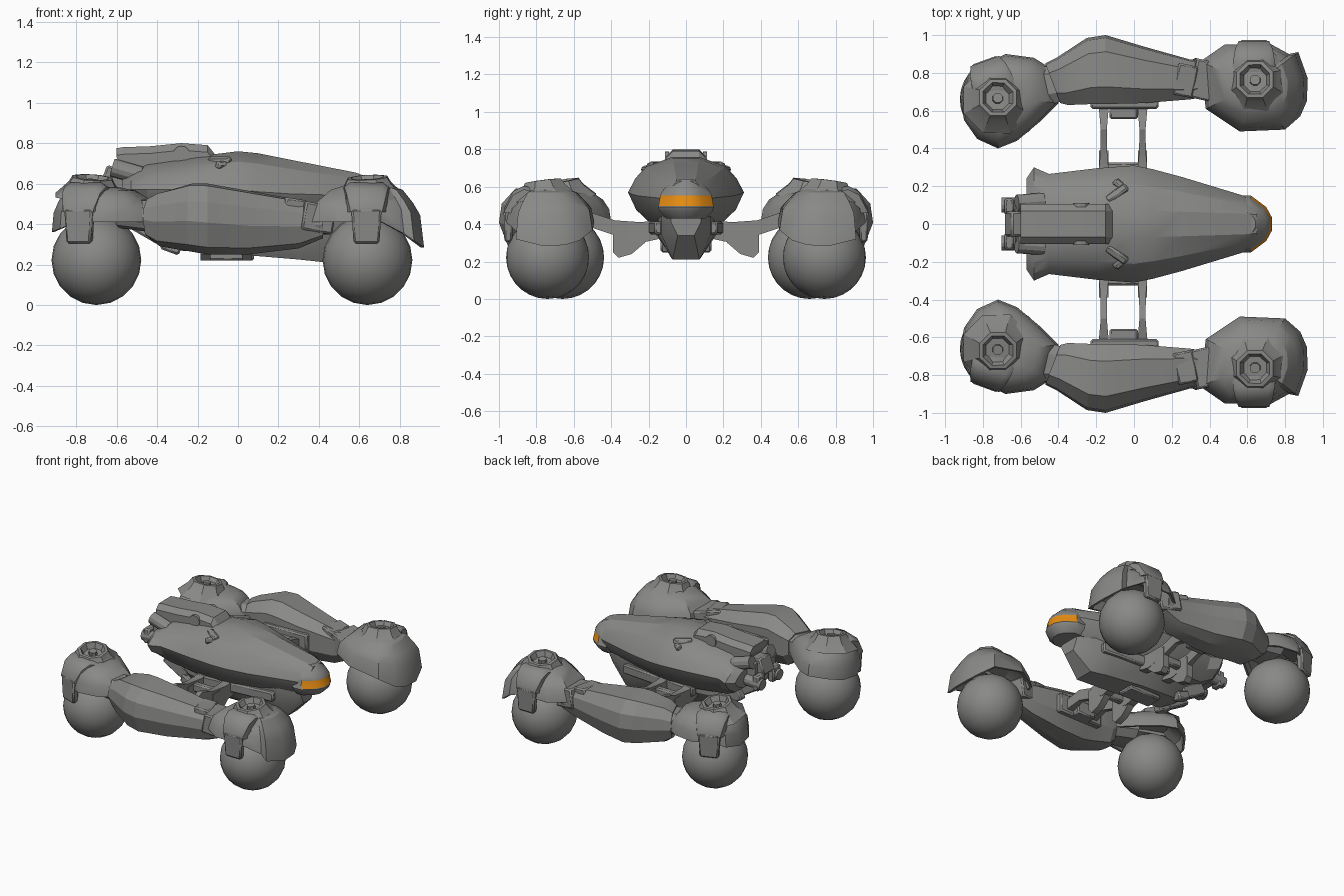
import bpy
import bmesh
from math import radians, pi
from mathutils import Vector, Matrix, Euler

cube = bpy.data.objects.get("Cube")
if cube:
    bpy.data.objects.remove(cube, do_unlink=True)


def material(name, rgb):
    mat = bpy.data.materials.new(name)
    mat.use_nodes = True
    mat.diffuse_color = (*rgb, 1)
    mat.node_tree.nodes["Principled BSDF"].inputs["Base Color"].default_value = (*rgb, 1)
    return mat


GREY = material("hull grey", (0.25, 0.25, 0.245))
AMBER = material("visor amber", (0.78, 0.26, 0.006))


def finish(name, bm, mirror=False, bevel=0, angle=28):
    """Turn a bmesh into an object, with optional mirror across y and bevel."""
    bmesh.ops.recalc_face_normals(bm, faces=bm.faces)
    mesh = bpy.data.meshes.new(name)
    bm.to_mesh(mesh)
    bm.free()
    mesh.materials.append(GREY)
    mesh.materials.append(AMBER)
    mesh.shade_smooth()
    mesh.set_sharp_from_angle(angle=radians(angle))
    obj = bpy.data.objects.new(name, mesh)
    bpy.context.collection.objects.link(obj)
    if bevel:
        mod = obj.modifiers.new("bevel", "BEVEL")
        mod.width = bevel
        mod.segments = 1
    if mirror:
        mod = obj.modifiers.new("mirror", "MIRROR")
        mod.use_axis = (False, True, False)
    return obj


def loft(name, rings, mirror=False, amber=None, angle=28):
    """Skin a row of equal rings, closed at both ends."""
    bm = bmesh.new()
    rows = [[bm.verts.new(p) for p in ring] for ring in rings]
    n = len(rows[0])
    for r, (a, b) in enumerate(zip(rows, rows[1:])):
        for i in range(n):
            j = (i + 1) % n
            face = bm.faces.new((a[i], a[j], b[j], b[i]))
            if amber and amber(r, face.calc_center_median()):
                face.material_index = 1
    bm.faces.new(rows[0])
    bm.faces.new(rows[-1])
    return finish(name, bm, mirror, 0, angle)


def box(name, centre, size, rot=(0, 0, 0), taper=1, mirror=False, bevel=0.01):
    bm = bmesh.new()
    bmesh.ops.create_cube(bm, size=1)
    for v in bm.verts:
        if v.co.z < 0:
            v.co.x *= taper
            v.co.y *= taper
    turn = Euler([radians(a) for a in rot]).to_matrix().to_4x4()
    bm.transform(Matrix.Translation(centre) @ turn @ Matrix.Diagonal((*size, 1)))
    return finish(name, bm, mirror, bevel)


def rod(name, a, b, radius):
    a, b = Vector(a), Vector(b)
    bm = bmesh.new()
    bmesh.ops.create_cone(bm, cap_ends=True, segments=12, radius1=radius,
                          radius2=radius, depth=(b - a).length)
    turn = (b - a).to_track_quat("Z", "Y").to_matrix().to_4x4()
    bm.transform(Matrix.Translation((a + b) / 2) @ turn)
    return finish(name, bm, True)


def beam(name, path, x):
    """Bar in the y-z plane; path holds (y, bottom, top, half width)."""
    loft(name, [[(x - w, y, lo), (x + w, y, lo), (x + w, y, hi), (x - w, y, hi)]
                for y, lo, hi, w in path], True)


def mirrored_section(x, half):
    return [(x, y, z) for y, z in half] + [(x, -y, z) for y, z in reversed(half)]


# Main hull: faceted shell, widest at mid height
def hull_ring(x, w, tw, top, mid, low):
    return mirrored_section(x, [
        (tw, top), (0.68 * w, top - 0.27 * (top - mid)), (0.87 * w, top - 0.6 * (top - mid)),
        (w, mid), (0.86 * w, mid - 0.55 * (mid - low)), (0.6 * w, low)])


loft("hull", [hull_ring(*s) for s in [
    (-0.57, 0.24, 0.1, 0.63, 0.56, 0.49), (-0.53, 0.3, 0.1, 0.65, 0.57, 0.46),
    (-0.45, 0.265, 0.1, 0.695, 0.57, 0.42), (-0.2, 0.295, 0.09, 0.735, 0.57, 0.4),
    (0, 0.31, 0.07, 0.76, 0.57, 0.4), (0.1, 0.29, 0.07, 0.75, 0.56, 0.4),
    (0.25, 0.25, 0.065, 0.72, 0.55, 0.41), (0.58, 0.15, 0.055, 0.655, 0.54, 0.44),
    (0.65, 0.1, 0.05, 0.63, 0.54, 0.46)]], angle=22)

# Nose with amber visor band
nose = [(0.55, 0.15), (0.62, 0.15), (0.7, 0.09), (0.73, 0.035)]
nose += [(x, -y) for x, y in reversed(nose)]
loft("nose", [[(0.57 + (x - 0.57) * k, y * k, z) for x, y in nose] for k, z in [
    (0.7, 0.43), (0.95, 0.47), (1, 0.492), (0.98, 0.497), (0.92, 0.552),
    (0.9, 0.56), (0.78, 0.59), (0.45, 0.64)]],
    amber=lambda r, c: r == 3 and c.x > 0.6)

# Lower keel and belly
loft("keel", [mirrored_section(x, [(w, top), (w, 0.5 * (top + low)), (0.55 * w, low)])
              for x, w, top, low in [
    (-0.4, 0.1, 0.45, 0.33), (-0.3, 0.15, 0.46, 0.27), (0, 0.17, 0.46, 0.25),
    (0.3, 0.15, 0.46, 0.225), (0.44, 0.13, 0.47, 0.21), (0.57, 0.08, 0.48, 0.34)]])
box("belly_plate", (-0.05, 0, 0.24), (0.26, 0.13, 0.04))
box("belly_rail", (0.1, 0.165, 0.38), (0.6, 0.06, 0.07), (0, 0, -5), mirror=True)

# Spine, engine and stern details
loft("engine_spine", [mirrored_section(x, [(0.07, top), (0.105, top - 0.035), (0.105, low)])
                      for x, top, low in [
    (-0.6, 0.775, 0.73), (-0.57, 0.78, 0.68), (-0.43, 0.785, 0.6),
    (-0.28, 0.8, 0.6), (-0.15, 0.79, 0.6), (-0.11, 0.74, 0.6)]])
rod("spine_disc", (-0.28, 0.09, 0.745), (-0.28, 0.112, 0.745), 0.042)
box("hinge_long", (-0.09, 0.16, 0.71), (0.13, 0.045, 0.04), (-25, 0, 35), mirror=True)
box("hinge_short", (-0.07, 0.2, 0.69), (0.09, 0.04, 0.04), (-25, 0, -40), mirror=True)
box("stern_core", (-0.57, 0, 0.58), (0.12, 0.2, 0.18))
box("stern_block", (-0.62, 0, 0.62), (0.1, 0.13, 0.12), (0, 20, 0))
rod("upper_exhaust", (-0.62, 0.11, 0.68), (-0.48, 0.12, 0.64), 0.045)
rod("lower_exhaust", (-0.7, 0.1, 0.53), (-0.5, 0.1, 0.54), 0.04)
box("exhaust_collar", (-0.66, 0.09, 0.54), (0.05, 0.09, 0.11), mirror=True)
box("stern_foot", (-0.43, 0.09, 0.37), (0.2, 0.06, 0.09), (0, 30, 0), mirror=True)
box("stern_foot_pad", (-0.33, 0.1, 0.29), (0.1, 0.07, 0.06), (0, 20, 0), mirror=True)

# Suspension linking the hull to the side arms
for name, x in [("rear_strut", -0.16), ("front_strut", 0.045)]:
    beam(name, [(0.1, 0.33, 0.43, 0.03), (0.24, 0.3, 0.41, 0.03), (0.38, 0.34, 0.42, 0.018),
                (0.5, 0.38, 0.46, 0.016), (0.66, 0.35, 0.42, 0.03)], x)
    beam(name + "_lug", [(0.22, 0.3, 0.38, 0.025), (0.29, 0.24, 0.4, 0.025),
                         (0.36, 0.22, 0.4, 0.025), (0.39, 0.25, 0.4, 0.025)], x)
box("inner_crossbar", (-0.055, 0.3, 0.37), (0.2, 0.05, 0.06), mirror=True)
box("arm_clevis", (-0.055, 0.6, 0.38), (0.15, 0.09, 0.1), mirror=True)
box("arm_inner_rail", (-0.05, 0.635, 0.4), (0.36, 0.05, 0.14), mirror=True)


# Side arms between the wheels
def arm_ring(x, a, b, top, low, skew):
    w, h = b - a, top - low
    section = [(0, 0.3), (0, 0.8), (0.25, 1), (0.76, 0.97), (0.96, 0.74),
               (1, 0.45), (0.87, 0.1), (0.6, 0), (0.2, 0)]
    return [(x - skew * u, a + u * w, low + v * h) for u, v in section]


loft("side_arm", [arm_ring(*s) for s in [
    (-0.39, 0.64, 0.85, 0.53, 0.33, 0.08), (-0.35, 0.63, 0.88, 0.56, 0.29, 0.06),
    (-0.22, 0.635, 0.985, 0.6, 0.265, 0.03), (-0.15, 0.635, 1, 0.6, 0.25, 0),
    (0.05, 0.64, 0.94, 0.565, 0.25, 0), (0.3, 0.66, 0.87, 0.52, 0.28, 0),
    (0.42, 0.68, 0.87, 0.48, 0.33, 0)]], mirror=True, angle=20)
loft("rear_arm_joint", [arm_ring(*s) for s in [
    (-0.55, 0.6, 0.85, 0.53, 0.38, 0.06), (-0.38, 0.65, 0.84, 0.52, 0.36, 0.08)]], mirror=True)
box("front_arm_cuff", (0.27, 0.76, 0.495), (0.11, 0.17, 0.06), (0, 8, -12), mirror=True)
box("front_arm_joint", (0.38, 0.76, 0.43), (0.16, 0.21, 0.14), (0, 10, -12), mirror=True)


# Wheels, fenders and hubs
def wheel(name, x, y):
    bm = bmesh.new()
    bmesh.ops.create_uvsphere(bm, u_segments=20, v_segments=14, radius=0.222)
    bm.transform(Matrix.Translation((x, y, 0.222)) @ Matrix.Rotation(pi / 2, 4, "X"))
    finish(name, bm, True, angle=45)


def fender(name, cx, cy, end, outline, rings):
    """Thin flared shell whose rim droops toward the outer end."""
    loft(name, [[(cx + (x - cx) * k, cy + (y - cy) * k,
                  z - drop * max(0, end * (x - cx) - 0.1)) for x, y in outline]
                for k, z, drop in rings], True, angle=32)


def hub(name, x, y, tilt, turn):
    profile = [(0.19, -0.1), (0.125, -0.035), (0.105, 0), (0.085, 0.002), (0.065, -0.035),
               (0.03, -0.035), (0.028, -0.01), (0.01, -0.01)]
    rotation = Euler((radians(tilt), 0, turn)).to_matrix().to_4x4()
    placed = Matrix.Translation((x, y, 0.63)) @ rotation
    spin = [Matrix.Rotation(i * pi / 4, 3, "Z") for i in range(8)]
    loft(name, [[placed @ (s @ Vector((r, 0, z))) for s in spin] for r, z in profile], True)


def pod(name, x, y, turn):
    """Shoulder running from the hub outward, with a bracket over the wheel."""
    placed = Matrix.Translation((x, y, 0)) @ Matrix.Rotation(radians(turn), 4, "Z")
    rings = [(0.02, 0.12, 0.5, 0.585), (0.1, 0.11, 0.48, 0.605),
             (0.16, 0.1, 0.46, 0.575), (0.205, 0.08, 0.46, 0.49)]
    loft(name + "_shoulder", [[placed @ Vector(p) for p in [
        (-w, d, lo), (-w, d, hi - 0.02), (-0.75 * w, d, hi),
        (0.75 * w, d, hi), (w, d, hi - 0.02), (w, d, lo)]]
        for d, w, lo, hi in rings], True, angle=35)
    box(name + "_bracket", placed @ Vector((0, 0.185, 0.39)), (0.15, 0.05, 0.17),
        (0, 0, turn), 0.85, True)


wheel("rear_wheel", -0.7, 0.66)
wheel("front_wheel", 0.64, 0.74)

fender("rear_fender", -0.7, 0.67, -1, [
    (-0.92, 0.68), (-0.9, 0.55), (-0.83, 0.45), (-0.72, 0.4), (-0.62, 0.44), (-0.5, 0.54),
    (-0.4, 0.64), (-0.45, 0.83), (-0.53, 0.88), (-0.68, 0.9), (-0.8, 0.84), (-0.88, 0.79)],
    [(0.4, 0.58, 0), (0.65, 0.565, 0), (0.84, 0.53, 0.1), (0.96, 0.48, 0.2), (1, 0.41, 0.4),
     (0.94, 0.41, 0.4), (0.88, 0.46, 0.1), (0.5, 0.52, 0)])
fender("front_fender", 0.64, 0.74, 1, [
    (0.92, 0.77), (0.915, 0.65), (0.88, 0.57), (0.8, 0.5), (0.56, 0.49), (0.38, 0.61),
    (0.35, 0.86), (0.48, 0.95), (0.56, 0.95), (0.71, 0.96), (0.82, 0.9), (0.87, 0.91)],
    [(0.4, 0.59, 0), (0.62, 0.57, 0), (0.8, 0.525, 0.1), (0.93, 0.49, 0.25), (1, 0.41, 0.7),
     (0.94, 0.41, 0.7), (0.87, 0.46, 0.2), (0.5, 0.53, 0)])
hub("rear_hub", -0.72, 0.67, -10, -0.4)
hub("front_hub", 0.64, 0.765, -8, pi / 8)
pod("rear_pod", -0.72, 0.67, 20)
pod("front_pod", 0.635, 0.765, 0)
